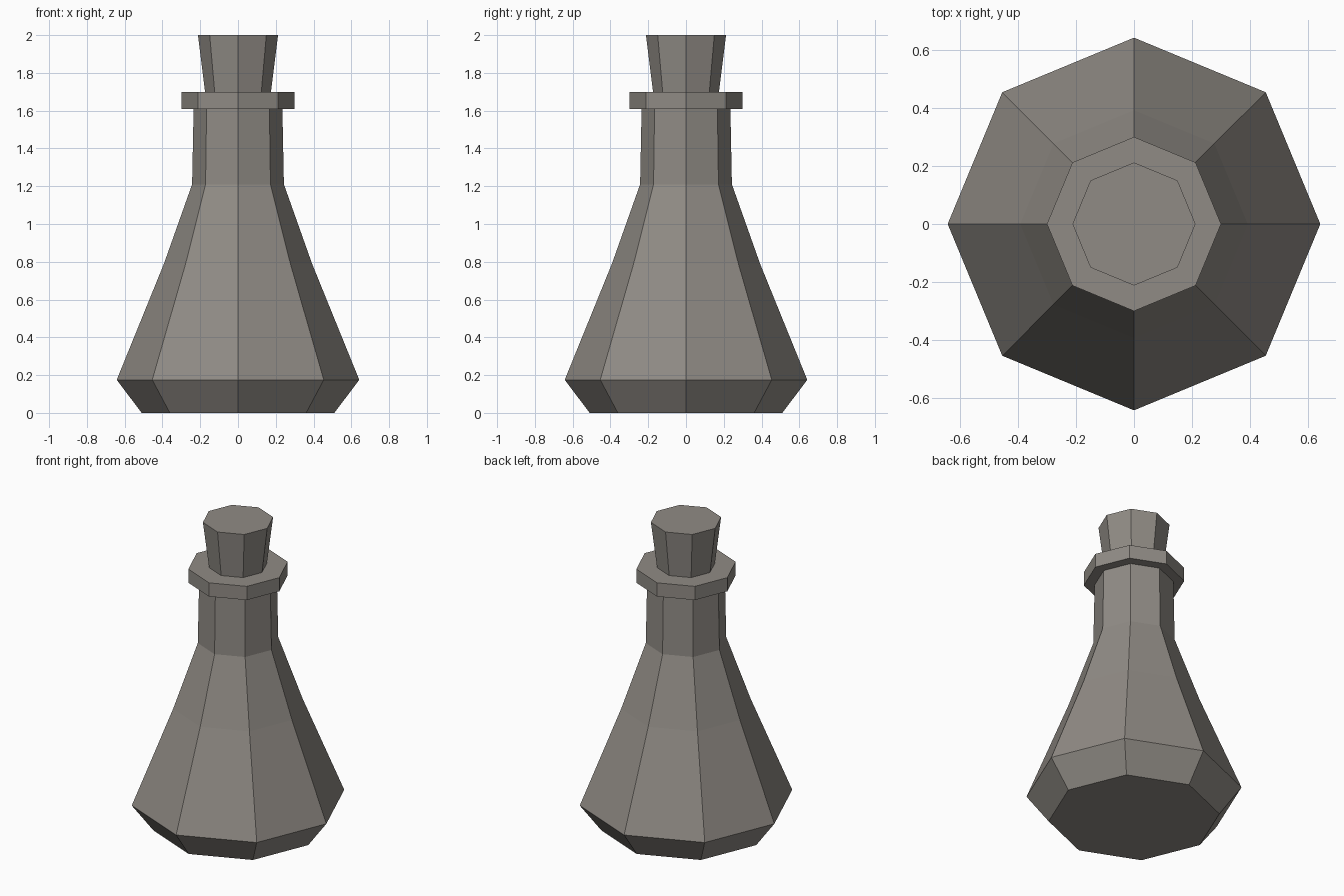
import bpy
import bmesh
from math import cos, sin, tau

SIDES = 8

cube = bpy.data.objects.get("Cube")
if cube:
    bpy.data.objects.remove(cube, do_unlink=True)

# One warm grey for the whole flask
grey = bpy.data.materials.new("warm_grey")
grey.use_nodes = True
colour = (0.28, 0.26, 0.235, 1)
grey.diffuse_color = colour
grey.node_tree.nodes["Principled BSDF"].inputs["Base Color"].default_value = colour


def lathe(name, profile):
    """Closed octagonal solid from (radius, height) points, corners on the axes."""
    bm = bmesh.new()
    rings = [[bm.verts.new((r * cos(tau * i / SIDES), r * sin(tau * i / SIDES), z))
              for i in range(SIDES)] for r, z in profile]
    for low, high in zip(rings, rings[1:]):
        for i in range(SIDES):
            j = (i + 1) % SIDES
            bm.faces.new((low[i], low[j], high[j], high[i]))
    bm.faces.new(rings[0][::-1])
    bm.faces.new(rings[-1])
    mesh = bpy.data.meshes.new(name)
    bm.to_mesh(mesh)
    bm.free()
    mesh.materials.append(grey)
    obj = bpy.data.objects.new(name, mesh)
    bpy.context.collection.objects.link(obj)
    return obj


# Flared body and neck
lathe("flask_body", [(0.51, 0), (0.642, 0.175), (0.392, 0.79), (0.243, 1.21), (0.235, 1.61)])

# Flat lip around the mouth
lathe("flask_lip", [(0.30, 1.61), (0.30, 1.70)])

# Tapered stopper, seated slightly in the lip
lathe("stopper", [(0.172, 1.68), (0.212, 2.0)])
